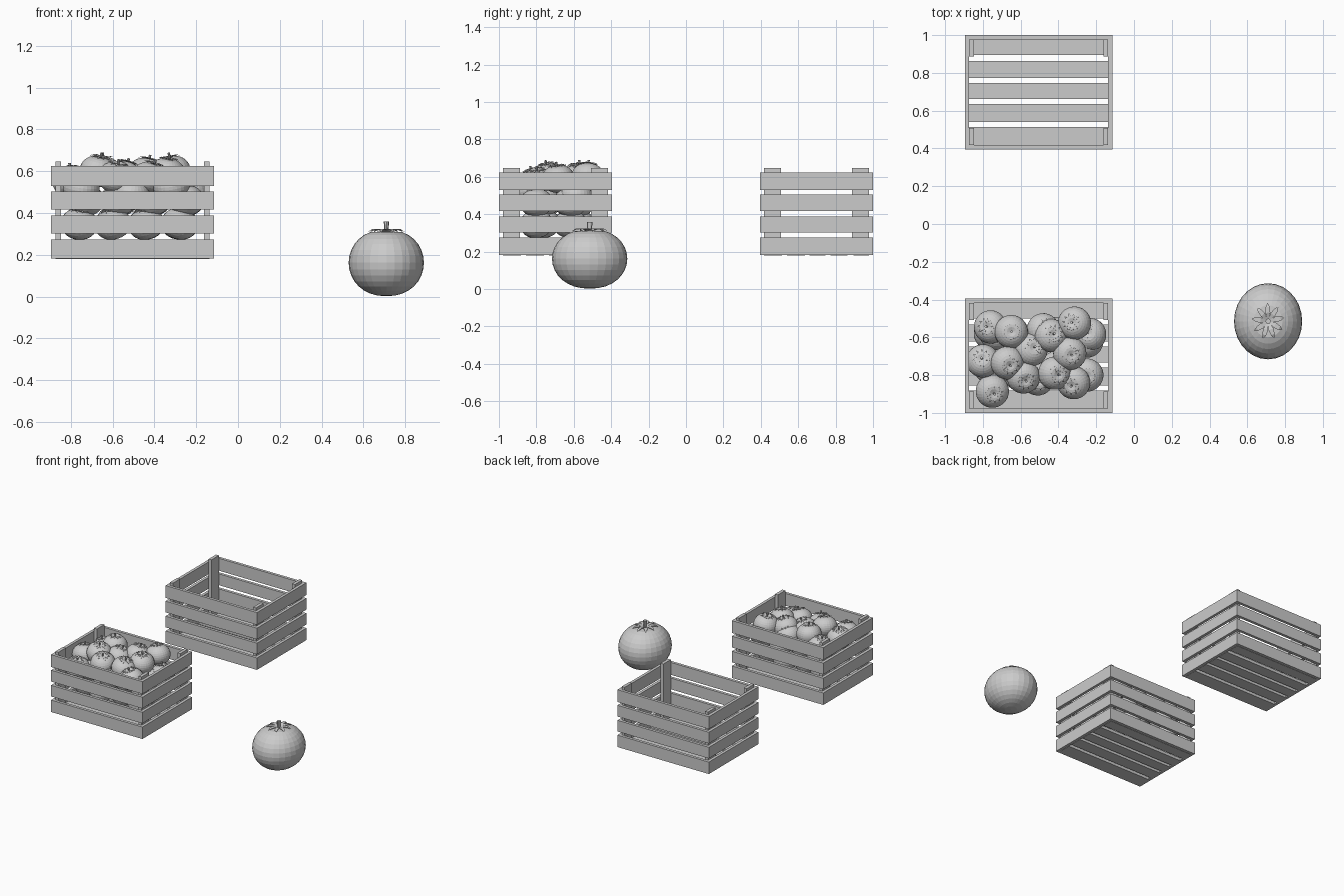
import bpy, bmesh, random
from math import sin, cos, pi, exp
from mathutils import Matrix, Vector, Euler

if "Cube" in bpy.data.objects:
    bpy.data.objects.remove(bpy.data.objects["Cube"])

random.seed(4)


def link(name, mesh):
    ob = bpy.data.objects.new(name, mesh)
    bpy.context.collection.objects.link(ob)
    return ob


def add_box(bm, x0, x1, y0, y1, z0, z1):
    m = Matrix.Translation(((x0 + x1) / 2, (y0 + y1) / 2, (z0 + z1) / 2))
    m = m @ Matrix.Diagonal((x1 - x0, y1 - y0, z1 - z0, 1))
    bmesh.ops.create_cube(bm, size=1, matrix=m)


def finish(bm, name):
    bmesh.ops.recalc_face_normals(bm, faces=bm.faces)
    me = bpy.data.meshes.new(name)
    bm.to_mesh(me)
    bm.free()
    return me


# ---- crate parts, centred on the crate's own x and y ----
HX, HY, T = 0.39, 0.3025, 0.022
ROWS = [(0.182, 0.274), (0.302, 0.388), (0.417, 0.504), (0.529, 0.624)]
FLOOR = [(-0.2805, -0.185), (-0.157, -0.062), (-0.036, 0.049),
         (0.075, 0.165), (0.197, 0.2805)]

bm = bmesh.new()
for z0, z1 in ROWS:
    for s in (-1, 1):
        ya, yb = sorted((s * HY, s * (HY - T)))
        add_box(bm, -HX, HX, ya, yb, z0, z1)
        xa, xb = sorted((s * HX, s * (HX - T)))
        add_box(bm, xa, xb, -HY + T, HY - T, z0, z1)
side_slats = finish(bm, "side_slats")

bm = bmesh.new()
for y0, y1 in FLOOR:
    add_box(bm, -HX + T, HX - T, y0, y1, 0.18, 0.202)
floor_slats = finish(bm, "floor_slats")

bm = bmesh.new()
for sx in (-1, 1):
    for sy in (-1, 1):
        xa, xb = sorted((sx * (HX - T), sx * (HX - T - 0.025)))
        ya, yb = sorted((sy * (HY - T), sy * (HY - T - 0.09)))
        add_box(bm, xa, xb, ya, yb, 0.202, 0.646)
corner_posts = finish(bm, "corner_posts")

for label, y in (("full", -0.6975), ("empty", 0.6975)):
    for me in (side_slats, floor_slats, corner_posts):
        link(label + "_crate_" + me.name, me).location = (-0.505, y, 0)


# ---- tomato, centred on its body ----
SEG, RINGS, R, HZ = 28, 16, 0.19, 0.16


def tomato_mesh(name, leaves, leaf_len):
    bm = bmesh.new()
    # body: squashed sphere with a dimple at the top
    bmesh.ops.create_uvsphere(bm, u_segments=SEG, v_segments=RINGS, radius=1)
    for v in bm.verts:
        r, z = v.co.xy.length, v.co.z
        k = r ** -0.1 if r > 1e-4 else 1
        v.co = (v.co.x * k * R, v.co.y * k * R, z * HZ)
        if z > 0:
            v.co.z -= 0.018 * exp(-(v.co.xy.length / 0.05) ** 2)
    # calyx: pointed leaves bent over the shoulder, with a thin underside
    for i in range(leaves):
        rot = Matrix.Rotation(2 * pi * (i + 0.3) / leaves, 4, 'Z')
        pts = [(0.008, 0.004, 0.148), (0.45 * leaf_len, 0.014, 0.162),
               (0.75 * leaf_len, 0.011, 0.161)]
        up = Vector((0, 0, 0.004))
        tip = Vector((leaf_len, 0, 0.147))
        top = [[bm.verts.new(rot @ Vector((x, s * w, z))) for x, w, z in pts]
               for s in (-1, 1)]
        low = [[bm.verts.new(v.co - up) for v in row] for row in top]
        end = bm.verts.new(rot @ tip)
        for a, b in (top, low):
            for j in (0, 1):
                bm.faces.new((a[j], a[j + 1], b[j + 1], b[j]))
            bm.faces.new((a[2], end, b[2]))
        for a, b in zip(top, low):
            for j in (0, 1):
                bm.faces.new((a[j], a[j + 1], b[j + 1], b[j]))
            bm.faces.new((a[2], end, b[2]))
        bm.faces.new((top[0][0], top[1][0], low[1][0], low[0][0]))
    # stem
    bmesh.ops.create_cone(bm, cap_ends=True, segments=10, radius1=0.011,
                          radius2=0.014, depth=0.058,
                          matrix=Matrix.Translation((0, 0, 0.168)))
    return finish(bm, name)


# ---- large tomato ----
big = link("large_tomato", tomato_mesh("large_tomato", 9, 0.095))
big.location = (0.71, -0.515, 0.162)
big.scale = (0.95, 1.06, 1)

# ---- pile of small tomatoes ----
small = tomato_mesh("small_tomato", 11, 0.115)
pile = []
for z, shift in ((0.348, 0.0), (0.462, 0.03)):
    for i in range(4):
        for j in range(2):
            pile.append((-0.76 + 0.16 * i + shift, -0.78 + 0.18 * j
                         + 0.02 * (-1) ** i, z))
pile += [(-0.76, -0.545, 0.54), (-0.65, -0.57, 0.60), (-0.48, -0.56, 0.55),
         (-0.315, -0.525, 0.60), (-0.235, -0.585, 0.49), (-0.44, -0.59, 0.59),
         (-0.545, -0.665, 0.575), (-0.34, -0.685, 0.59), (-0.80, -0.725, 0.55),
         (-0.67, -0.735, 0.60), (-0.42, -0.79, 0.57), (-0.585, -0.81, 0.57),
         (-0.32, -0.84, 0.53), (-0.75, -0.885, 0.52), (-0.51, -0.82, 0.49)]
for n, p in enumerate(pile):
    ob = link(f"small_tomato_{n + 1}", small)
    ob.location = p
    ob.scale = (0.465, 0.465, 0.46)
    ob.rotation_euler = Euler((random.uniform(-0.3, 0.3),
                               random.uniform(-0.3, 0.3),
                               random.uniform(0, 2 * pi)))
